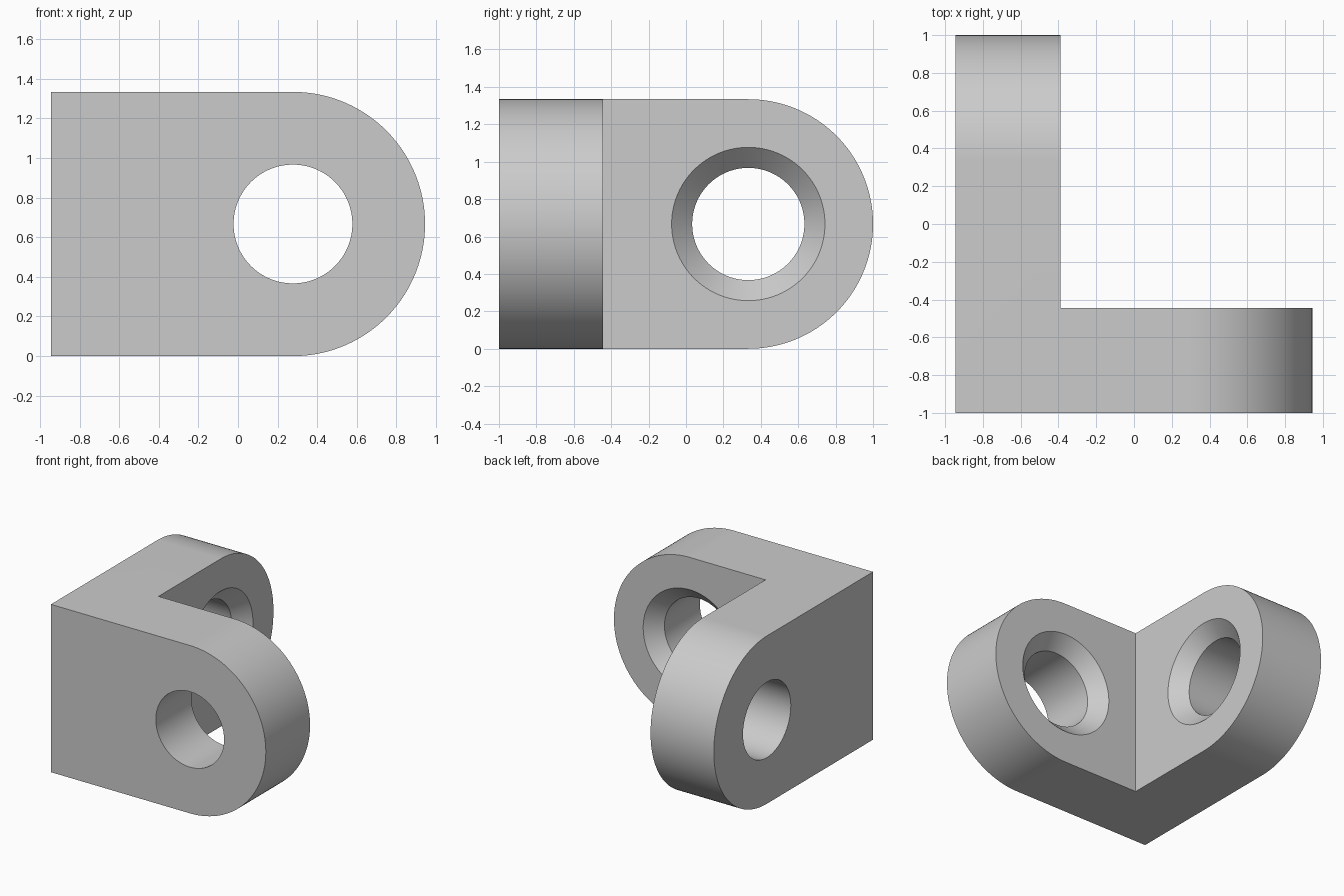
import bpy, bmesh
from math import cos, sin, pi, radians
from mathutils import Vector

old = bpy.data.objects.get("Cube")
if old:
    bpy.data.objects.remove(old)

WIDTH, DEPTH = 1.889, 2.0      # overall x and y size
THICK, RADIUS = 0.556, 0.667   # plate thickness, rounded end radius
HOLE, SINK = 0.30, 0.41        # bore and countersink radii
STEPS = 96

steel = bpy.data.materials.new("Plain grey")
steel.use_nodes = True
GREY = (0.6, 0.6, 0.6, 1)
steel.diffuse_color = GREY
steel.node_tree.nodes["Principled BSDF"].inputs["Base Color"].default_value = GREY


# u runs along a plate, v is up, w goes through its thickness
def front_frame(u, v, w):
    return Vector((u - WIDTH / 2, w - DEPTH / 2, v))


def side_frame(u, v, w):
    return Vector((w - WIDTH / 2, u - DEPTH / 2, v))


def loft(name, rings, frame):
    """Solid through a list of matching closed rings, capped at both ends."""
    bm = bmesh.new()
    loops = [[bm.verts.new(frame(*p)) for p in ring] for ring in rings]
    for a, b in zip(loops, loops[1:]):
        for i in range(len(a)):
            bm.faces.new((a[i - 1], a[i], b[i], b[i - 1]))
    bm.faces.new(loops[0])
    bm.faces.new(loops[-1])
    bmesh.ops.recalc_face_normals(bm, faces=bm.faces)
    mesh = bpy.data.meshes.new(name)
    bm.to_mesh(mesh)
    bm.free()
    mesh.materials.append(steel)
    obj = bpy.data.objects.new(name, mesh)
    bpy.context.collection.objects.link(obj)
    return obj


def plate(name, length, frame):
    """Plate with a square start and a half-round end."""
    mid = length - RADIUS
    arc = [(mid + RADIUS * cos(a), RADIUS + RADIUS * sin(a))
           for a in (pi * i / STEPS - pi / 2 for i in range(STEPS + 1))]
    outline = [(0, 0)] + arc + [(0, 2 * RADIUS)]
    return loft(name, [[(u, v, w) for u, v in outline] for w in (0, THICK)], frame)


def drill(name, length, frame):
    """Bore with a 45 degree countersink on the inner face."""
    flare = SINK - HOLE
    profile = [(HOLE, -0.1), (HOLE, THICK - flare), (SINK + 0.05, THICK + 0.05)]
    rings = [[(length - RADIUS + r * cos(a), RADIUS + r * sin(a), w)
              for a in (2 * pi * i / STEPS for i in range(STEPS))]
             for r, w in profile]
    return loft(name, rings, frame)


def combine(obj, tool, operation):
    mod = obj.modifiers.new(operation.title(), 'BOOLEAN')
    mod.operation, mod.object, mod.solver = operation, tool, 'EXACT'
    bpy.context.view_layer.objects.active = obj
    bpy.ops.object.modifier_apply(modifier=mod.name)
    bpy.data.objects.remove(tool)


# Two plates joined into one corner bracket
bracket = plate("corner_bracket", WIDTH, front_frame)
combine(bracket, plate("side_plate", DEPTH, side_frame), 'UNION')

# Countersunk holes
combine(bracket, drill("front_drill", WIDTH, front_frame), 'DIFFERENCE')
combine(bracket, drill("side_drill", DEPTH, side_frame), 'DIFFERENCE')

# Merge flat regions, then smooth only the curved walls
bm = bmesh.new()
bm.from_mesh(bracket.data)
bmesh.ops.remove_doubles(bm, verts=bm.verts, dist=0.0001)
bmesh.ops.dissolve_limit(bm, angle_limit=radians(0.5), verts=bm.verts, edges=bm.edges)
bm.to_mesh(bracket.data)
bm.free()
bpy.ops.object.select_all(action='DESELECT')
bracket.select_set(True)
bpy.context.view_layer.objects.active = bracket
bpy.ops.object.shade_smooth_by_angle(angle=radians(30))
